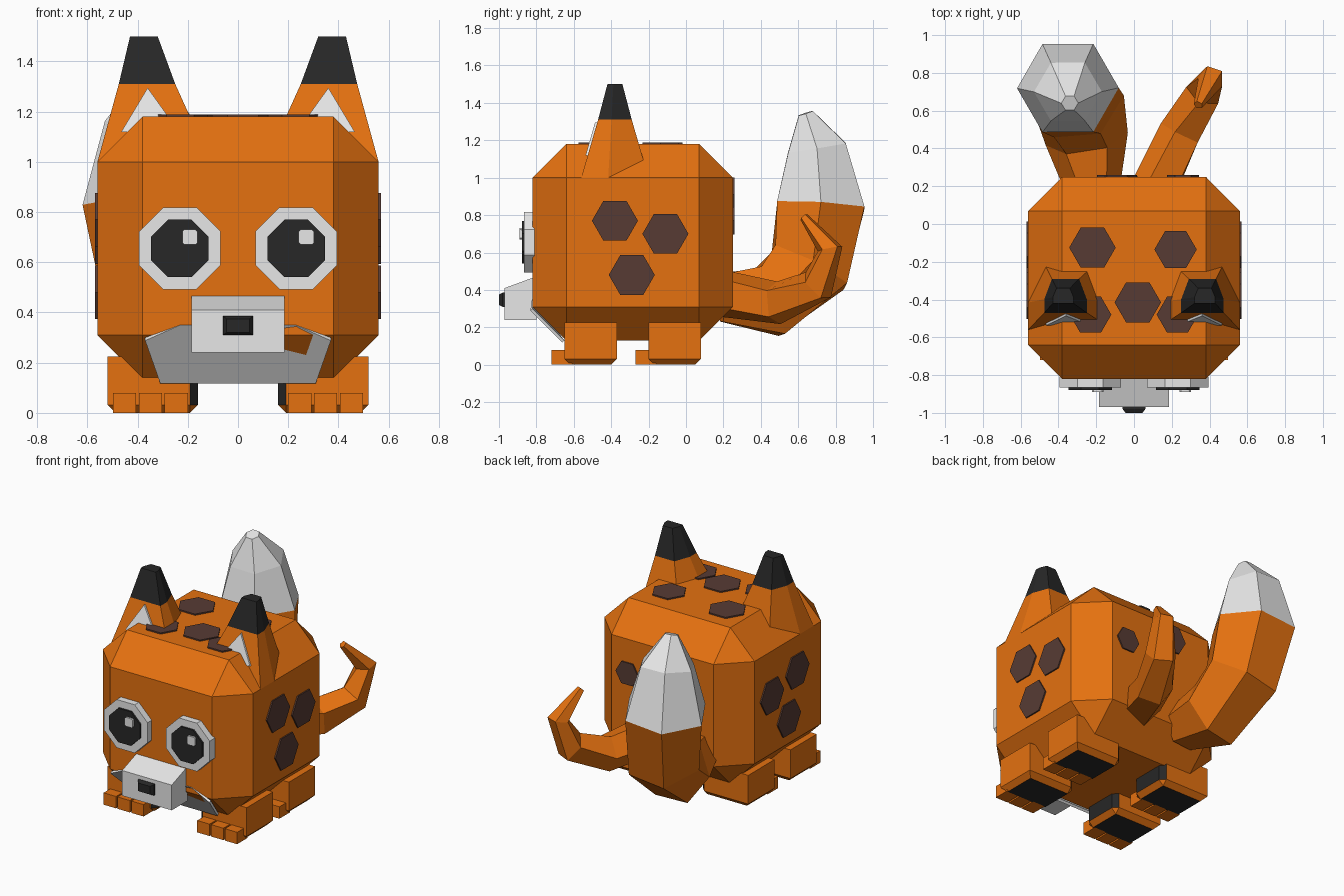
import bpy, bmesh, math
from mathutils import Vector

cube = bpy.data.objects.get("Cube")
if cube:
    bpy.data.objects.remove(cube, do_unlink=True)


def material(name, color):
    m = bpy.data.materials.new(name)
    m.use_nodes = True
    m.diffuse_color = (*color, 1)
    m.node_tree.nodes["Principled BSDF"].inputs["Base Color"].default_value = (*color, 1)
    return m


ORANGE = material("orange fur", (0.78, 0.165, 0.005))
WHITE = material("white fur", (0.8, 0.8, 0.8))
BLACK = material("black", (0.02, 0.02, 0.02))
BROWN = material("brown spot", (0.095, 0.044, 0.034))


def finish(name, bm, mats, rule=None):
    """Turn a bmesh into an object; rule picks a material index per face."""
    bmesh.ops.recalc_face_normals(bm, faces=bm.faces)
    bm.normal_update()
    if rule:
        for f in bm.faces:
            f.material_index = rule(f)
    me = bpy.data.meshes.new(name)
    bm.to_mesh(me)
    bm.free()
    for m in mats:
        me.materials.append(m)
    ob = bpy.data.objects.new(name, me)
    bpy.context.collection.objects.link(ob)
    return ob


def loft(name, rings, mats, rule=None):
    """Skin a list of equal-length rings and cap both ends."""
    bm = bmesh.new()
    vs = [[bm.verts.new(p) for p in r] for r in rings]
    n = len(rings[0])
    for a, b in zip(vs, vs[1:]):
        for i in range(n):
            j = (i + 1) % n
            bm.faces.new((a[i], a[j], b[j], b[i]))
    bm.faces.new(vs[0])
    bm.faces.new(vs[-1])
    return finish(name, bm, mats, rule)


def box(name, lo, hi, mat, bevel=0, pick=None, rule=None, mats=None):
    bm = bmesh.new()
    bmesh.ops.create_cube(bm, size=1)
    lo, hi = Vector(lo), Vector(hi)
    for v in bm.verts:
        v.co = Vector([(l + h) / 2 + c * (h - l) for l, h, c in zip(lo, hi, v.co)])
    if bevel:
        edges = [e for e in bm.edges if not pick or pick(e)]
        bmesh.ops.bevel(bm, geom=edges, offset=bevel, segments=1, affect='EDGES')
    return finish(name, bm, mats or [mat], rule)


def disc(name, center, axis, radius, sides, depth, mat, turn=0):
    """Flat polygon plate centred on a point, growing along an axis."""
    axis = Vector(axis)
    u = Vector((0, 1, 0)) if abs(axis.x) > 0.5 else Vector((1, 0, 0))
    w = axis.cross(u)
    c = Vector(center)
    ring = []
    for k in range(sides):
        a = 2 * math.pi * k / sides + turn
        ring.append(c + radius * (u * math.cos(a) + w * math.sin(a)))
    return loft(name, [ring, [p + axis * depth for p in ring]], [mat])


# body with chamfered edges
box("body", (-0.56, -0.82, 0.13), (0.56, 0.25, 1.18), ORANGE, bevel=0.18)

# chin plate over the lower front chamfer
chin = []
for off in (0.0, 0.012):
    chin.append([(-0.31, -0.65 - off, 0.13 - off), (0.31, -0.65 - off, 0.13 - off),
                 (0.37, -0.82 - off, 0.30 - off), (0.23, -0.82 - off / 3, 0.35),
                 (-0.23, -0.82 - off / 3, 0.35), (-0.37, -0.82 - off, 0.30 - off)])
loft("chin", chin, [WHITE])

# muzzle and nose
muzzle = [(-0.8, 0.24), (-0.97, 0.24), (-0.97, 0.41), (-0.82, 0.465), (-0.8, 0.465)]
loft("muzzle", [[(x, y, z) for y, z in muzzle] for x in (-0.185, 0.185)], [WHITE])


def rect(y, hx, z0, z1):
    return [(-hx, y, z0), (hx, y, z0), (hx, y, z1), (-hx, y, z1)]


loft("nose", [rect(-0.96, 0.06, 0.31, 0.385), rect(-0.98, 0.06, 0.31, 0.385),
              rect(-1.0, 0.045, 0.32, 0.375)], [BLACK])

for s, side in ((1, "left"), (-1, "right")):
    # eyes
    ex = 0.232 * s
    front = (0, -1, 0)
    turn = math.pi / 8
    disc(side + "_eye_white", (ex, -0.81, 0.655), front, 0.176, 8, 0.055, WHITE, turn)
    disc(side + "_pupil", (ex, -0.86, 0.655), front, 0.124, 8, 0.018, BLACK, turn)
    box(side + "_eye_glint", (ex + 0.01, -0.89, 0.67), (ex + 0.07, -0.87, 0.73), WHITE,
        bevel=0.008, pick=lambda e: abs((e.verts[0].co - e.verts[1].co).y) > 0.01)

    # ear: wide front, narrow back, dark tip
    ear = []
    for xi, xo, yf, yb, z in ((0.11, 0.56, -0.56, -0.2, 1.0), (0.25, 0.475, -0.47, -0.29, 1.31),
                              (0.32, 0.43, -0.42, -0.34, 1.5)):
        inset = 0.18 * (xo - xi)
        ym = yf + 0.4 * (yb - yf)
        ear.append([(s * x, y, z) for x, y in ((xi, yf), (xo, yf), (xo, ym),
                    (xo - inset, yb), (xi + inset, yb), (xi, ym))])
    loft(side + "_ear", ear, [ORANGE, BLACK],
         lambda f: int(f.calc_center_median().z > 1.31))

    # pale triangle inside the ear
    tri = [(0.36, 1.295), (0.465, 1.12), (0.22, 1.10)]
    loft(side + "_inner_ear", [[(s * x, -0.47 - 0.29 * (1.31 - z) - d, z) for x, z in tri]
                               for d in (-0.01, 0.012)], [WHITE])

    # legs with dark inner side and sole, three toes each
    for y, end in ((-0.65, "front"), (-0.2, "back")):
        xs = sorted((0.16 * s, 0.52 * s))

        def leg_edge(e, s=s):
            a, b = (v.co for v in e.verts)
            low = a.z < 0.01 and b.z < 0.01
            return low or (abs(a.z - b.z) > 0.1 and a.x * s < 0.2)

        box(f"{side}_{end}_leg", (xs[0], y, 0), (xs[1], y + 0.28, 0.225), None, 0.032, leg_edge,
            lambda f, s=s: int(f.normal.z < -0.9 or (f.normal.x * s < -0.6 and f.normal.z > -0.3)),
            [ORANGE, BLACK])
        for k in range(3):
            tx = sorted((s * (0.2 + 0.103 * k), s * (0.292 + 0.103 * k)))
            box(f"{side}_{end}_toe_{k + 1}", (tx[0], y - 0.07, 0), (tx[1], y + 0.04, 0.08), ORANGE)

    # side spots
    for k, (y, z) in enumerate(((-0.38, 0.77), (-0.11, 0.70), (-0.29, 0.48))):
        disc(f"{side}_spot_{k + 1}", (s * 0.56, y, z), (s, 0, 0), 0.123, 6, 0.009, BROWN)

# top and back spots
for k, (x, y, r) in enumerate(((-0.22, -0.125, 0.123), (0.22, -0.135, 0.112), (0.02, -0.415, 0.123),
                               (-0.23, -0.48, 0.11), (0.23, -0.48, 0.11))):
    disc(f"top_spot_{k + 1}", (x, y, 1.18), (0, 0, 1), r, 6, 0.009, BROWN)
disc("back_spot_1", (-0.09, 0.25, 0.91), (0, 1, 0), 0.105, 6, 0.009, BROWN)
disc("back_spot_2", (0.26, 0.25, 0.77), (0, 1, 0), 0.085, 6, 0.009, BROWN)


def tail(name, path, sides, mats, rule=None):
    """Faceted tube along points (x, y, z, radius)."""
    pts = [Vector(p[:3]) for p in path]
    rings = []
    for i, p in enumerate(pts):
        t = (pts[min(i + 1, len(pts) - 1)] - pts[max(i - 1, 0)]).normalized()
        w = Vector((1, 0, 0)).cross(t).normalized()
        u = t.cross(w)
        rings.append([p + path[i][3] * (u * math.cos(a) + w * math.sin(a))
                      for a in (2 * math.pi * (k + 0.5 * (sides % 2)) / sides for k in range(sides))])
    return loft(name, rings, mats, rule)


# bushy tail with a pale tip, and a thin curled tail
tail("bushy_tail", [(-0.22, 0.2, 0.36, 0.15), (-0.25, 0.45, 0.34, 0.22), (-0.3, 0.66, 0.52, 0.25),
                    (-0.35, 0.72, 0.85, 0.27), (-0.35, 0.7, 1.16, 0.18), (-0.34, 0.64, 1.345, 0.045)],
     6, [ORANGE, WHITE], lambda f: int(f.calc_center_median().z > 0.9))
tail("thin_tail", [(0.12, 0.2, 0.38, 0.13), (0.25, 0.48, 0.33, 0.12), (0.37, 0.7, 0.42, 0.1),
                   (0.41, 0.77, 0.62, 0.07), (0.34, 0.63, 0.79, 0.025)], 5, [ORANGE])
